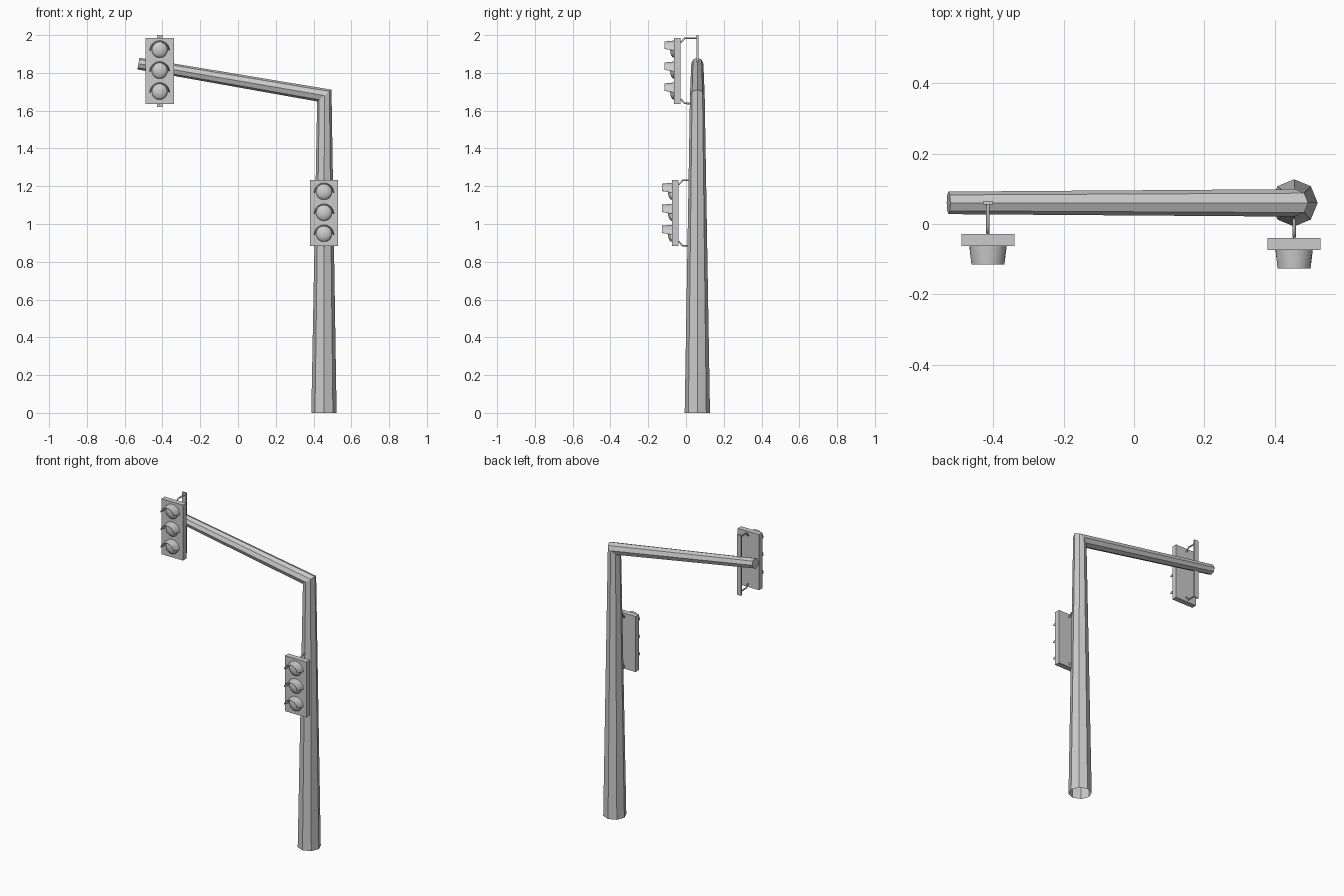
import bpy, bmesh, math
from mathutils import Vector

if "Cube" in bpy.data.objects:
    bpy.data.objects.remove(bpy.data.objects["Cube"])


def add_object(name, bm, smooth=False):
    bmesh.ops.recalc_face_normals(bm, faces=bm.faces)
    me = bpy.data.meshes.new(name)
    bm.to_mesh(me)
    bm.free()
    ob = bpy.data.objects.new(name, me)
    bpy.context.collection.objects.link(ob)
    if smooth:
        for p in me.polygons:
            p.use_smooth = True
    return ob


def bridge(bm, a, b, closed=True):
    n = len(a)
    for i in range(n if closed else n - 1):
        j = (i + 1) % n
        bm.faces.new((a[i], a[j], b[j], b[i]))


def box(name, lo, hi):
    bm = bmesh.new()
    bmesh.ops.create_cube(bm, size=1)
    for v in bm.verts:
        v.co = Vector([l + (c + 0.5) * (h - l) for c, l, h in zip(v.co, lo, hi)])
    return add_object(name, bm)


# Octagonal tapered pole, mitred into the sloping arm
def mast():
    bm = bmesh.new()
    # centre, sideways direction, radius along it, radius along y
    sections = [
        (Vector((0.455, 0.06, 0)), Vector((1, 0, 0)), 0.067, 0.067),
        (Vector((0.457, 0.06, 1.68)), Vector((1, 0, 0.82)), 0.038, 0.039),
        (Vector((-0.527, 0.06, 1.849)), Vector((0.169, 0, 0.986)), 0.031, 0.032),
    ]
    rings = []
    for c, d, r, ry in sections:
        ring = []
        for k in range(8):
            t = k * math.pi / 4
            ring.append(bm.verts.new(c + d * r * math.cos(t) + Vector((0, ry * math.sin(t), 0))))
        rings.append(ring)
    for a, b in zip(rings, rings[1:]):
        bridge(bm, a, b)
    bm.faces.new(rings[-1])
    add_object("pole_and_arm", bm)


# Bent round rod joining a lamp housing to its support
def rod(name, points, radius=0.005):
    cu = bpy.data.curves.new(name, 'CURVE')
    cu.dimensions = '3D'
    cu.bevel_depth = radius
    cu.bevel_resolution = 1
    cu.use_fill_caps = True
    sp = cu.splines.new('POLY')
    sp.points.add(len(points) - 1)
    for p, co in zip(sp.points, points):
        p.co = (*co, 1)
    ob = bpy.data.objects.new(name, cu)
    bpy.context.collection.objects.link(ob)


# Domed lens
def lens(name, x, y, z):
    bm = bmesh.new()
    bmesh.ops.create_uvsphere(bm, u_segments=20, v_segments=12, radius=0.042)
    bmesh.ops.bisect_plane(bm, geom=bm.verts[:] + bm.edges[:] + bm.faces[:],
                           plane_co=(0, 0, 0), plane_no=(0, 0, 1), clear_inner=True)
    for v in bm.verts:
        a, b, c = v.co
        v.co = (x + a, y - c * 0.5, z + b)
    add_object(name, bm, True)


# Half-cone visor with a thin wall
def visor(name, x, y, z):
    bm = bmesh.new()
    n = 12
    loops = []
    for r, dy, start in ((0.053, 0, 0), (0.048, -0.052, 12),
                         (0.045, -0.052, 12), (0.050, 0, 0)):
        loop = []
        for k in range(n + 1):
            t = math.radians(start + (180 - 2 * start) * k / n)
            loop.append(bm.verts.new((x + r * math.cos(t), y + dy, z + r * math.sin(t))))
        loops.append(loop)
    for i in range(4):
        bridge(bm, loops[i], loops[(i + 1) % 4], closed=False)
    for k in (0, n):
        bm.faces.new([lp[k] for lp in loops])
    ob = add_object(name, bm)
    bpy.context.view_layer.objects.active = ob
    ob.select_set(True)
    bpy.ops.object.shade_smooth_by_angle(angle=math.radians(30))
    ob.select_set(False)


def signal(name, x, y, z, support_y):
    # y is the back face of the housing
    front = y - 0.034
    box(name + "_housing", (x - 0.075, front, z - 0.175), (x + 0.075, y, z + 0.175))
    for i, dz in enumerate((0.111, 0, -0.111)):
        lens(f"{name}_lens_{i + 1}", x, front, z + dz)
        visor(f"{name}_visor_{i + 1}", x, front, z + dz - 0.004)
    for side, s in (("upper", 1), ("lower", -1)):
        rod(f"{name}_{side}_rod", [(x, y + 0.003, z + s * 0.15), (x, y + 0.006, z + s * 0.155),
                                   (x, y + 0.022, z + s * 0.173), (x, support_y, z + s * 0.173)])


mast()
signal("arm_signal", -0.415, -0.029, 1.811, 0.06)
box("arm_mounting_bar", (-0.429, 0.056, 1.62), (-0.401, 0.065, 2.0))
signal("pole_signal", 0.455, -0.040, 1.058, 0.025)
